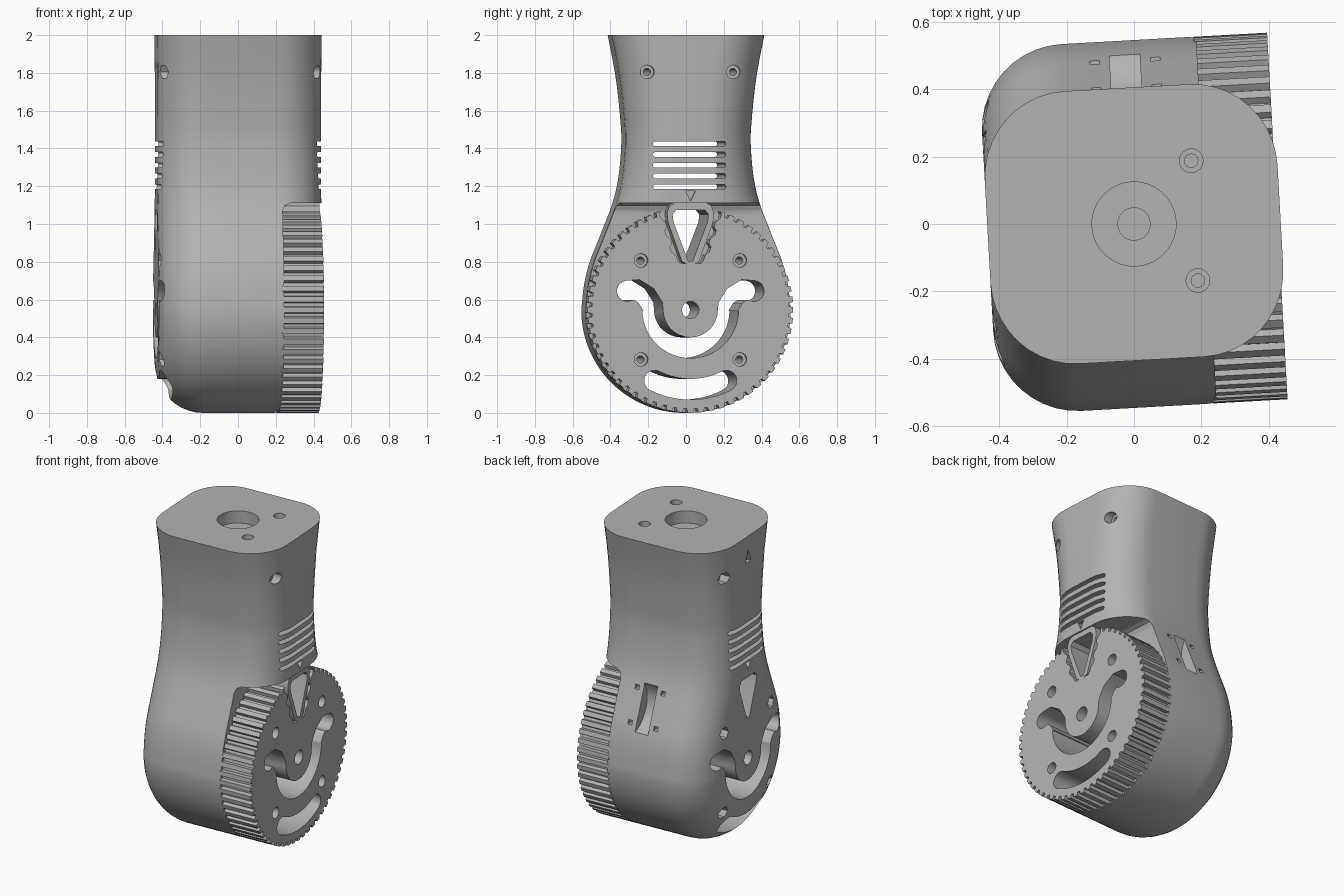
import bpy, bmesh, math
from mathutils import Matrix, Vector

if "Cube" in bpy.data.objects:
    bpy.data.objects.remove(bpy.data.objects["Cube"])

R = CZ = 0.545            # wheel radius and axle height
HALF, FILLET = 0.435, 0.25
GEAR_BACK, GEAR_FACE = 0.215, 0.426
TURN = Matrix.Rotation(math.radians(3.2), 4, "Z")

grey = bpy.data.materials.new("plain_grey")
grey.use_nodes = True
grey.diffuse_color = (0.45, 0.45, 0.45, 1)
grey.node_tree.nodes["Principled BSDF"].inputs["Base Color"].default_value = grey.diffuse_color


def make(name, bm):
    bmesh.ops.recalc_face_normals(bm, faces=bm.faces)
    mesh = bpy.data.meshes.new(name)
    bm.to_mesh(mesh)
    bm.free()
    mesh.materials.append(grey)
    obj = bpy.data.objects.new(name, mesh)
    bpy.context.collection.objects.link(obj)
    return obj


def prism(bm, pts, t0, t1, axis="x"):
    """Extrude a closed 2D outline between t0 and t1 along an axis."""
    place = {"x": lambda a, b, t: (t, a, b),
             "y": lambda a, b, t: (a, t, b),
             "z": lambda a, b, t: (a, b, t)}[axis]
    ends = [[bm.verts.new(place(a, b, t)) for a, b in pts] for t in (t0, t1)]
    bridge(bm, ends[0], ends[1])
    for end in ends:
        bm.faces.new(end)


def bridge(bm, one, two):
    n = len(one)
    for i in range(n):
        j = (i + 1) % n
        bm.faces.new((one[i], one[j], two[j], two[i]))


def arc(a, b, r, start, end, n):
    angles = [math.radians(start + (end - start) * i / n) for i in range(n + 1)]
    return [(a + r * math.cos(t), b + r * math.sin(t)) for t in angles]


def circle(a, b, r, n=24):
    return arc(a, b, r, 0, 360, n)[:-1]


def box(a, b, w, h):
    return [(a - w, b - h), (a + w, b - h), (a + w, b + h), (a - w, b + h)]


def mirrored(half):
    return half + [(-a, b) for a, b in reversed(half) if abs(a) > 1e-6]


def normals(path):
    out = []
    for i in range(len(path)):
        p, q = path[max(i - 1, 0)], path[min(i + 1, len(path) - 1)]
        d = Vector((q[0] - p[0], q[1] - p[1])).normalized()
        out.append((d.y, -d.x))
    return out


def stroke(path, w):
    """Outline of a path of half width w with round ends."""
    n = normals(path)
    right = [(p[0] + w * m[0], p[1] + w * m[1]) for p, m in zip(path, n)]
    left = [(p[0] - w * m[0], p[1] - w * m[1]) for p, m in zip(path, n)]
    a1 = math.degrees(math.atan2(n[-1][1], n[-1][0]))
    a0 = math.degrees(math.atan2(n[0][1], n[0][0]))
    return (right + arc(*path[-1], w, a1, a1 + 180, 10)[1:-1] + left[::-1]
            + arc(*path[0], w, a0 + 180, a0 + 360, 10)[1:-1])


def spline(p, steps=5):
    """Smooth curve through the points."""
    v = [Vector(q) for q in [p[0]] + p + [p[-1]]]
    out = []
    for i in range(1, len(v) - 2):
        a, b, c, d = v[i - 1:i + 3]
        for k in range(steps):
            t = k / steps
            q = 0.5 * (2 * b + (c - a) * t + (2 * a - 5 * b + 4 * c - d) * t * t
                       + (3 * b - a - 3 * c + d) * t ** 3)
            out.append(tuple(q))
    return out + [p[-1]]


def cutter(name, shapes):
    bm = bmesh.new()
    for pts, t0, t1, axis in shapes:
        prism(bm, pts, t0, t1, axis)
    obj = make(name, bm)
    obj.hide_render = True
    return obj


def carve(obj, cutters):
    for c in cutters:
        mod = obj.modifiers.new(c.name, "BOOLEAN")
        mod.operation, mod.solver, mod.object = "DIFFERENCE", "EXACT", c
    dg = bpy.context.evaluated_depsgraph_get()
    mesh = bpy.data.meshes.new_from_object(obj.evaluated_get(dg))
    obj.modifiers.clear()
    obj.data = mesh


# Housing: waisted outline lofted across x with rounded side edges
side = arc(0, CZ, R, -90, 0, 28)[:-1] + spline(
    [(R, CZ), (0.53, 0.68), (0.5, 0.8), (0.445, 0.94), (0.38, 1.11), (0.348, 1.25),
     (0.333, 1.42), (0.338, 1.55), (0.362, 1.77), (0.405, 2.0), (0.46, 2.25)])
side_n = normals(side)
side_n[0] = (0, -1)
bm = bmesh.new()
loops = []
turns = [(s, k) for s, ks in ((-1, range(0, 11)), (1, range(10, -1, -1))) for k in ks]
for sign, k in turns:
    t = math.radians(9 * k)
    inset, x = FILLET * (1 - math.sin(t)), sign * (HALF - FILLET * (1 - math.cos(t)))
    pts = mirrored([(p[0] - inset * n[0], p[1] - inset * n[1]) for p, n in zip(side, side_n)])
    loops.append([bm.verts.new((x, a, b)) for a, b in pts])
for one, two in zip(loops, loops[1:]):
    bridge(bm, one, two)
bm.faces.new(loops[0])
bm.faces.new(loops[-1])
cut = bmesh.ops.bisect_plane(bm, geom=bm.verts[:] + bm.edges[:] + bm.faces[:],
                             plane_co=(0, 0, 2), plane_no=(0, 0, 1), clear_outer=True)
rim = [e for e in cut["geom_cut"] if isinstance(e, bmesh.types.BMEdge)]
bmesh.ops.contextual_create(bm, geom=rim)
housing = make("housing", bm)

# Toothed belt wheel
TEETH = 60
outline = []
for i in range(TEETH):
    for f, r in ((0, R), (0.5, R), (0.6, R - 0.022), (0.9, R - 0.022)):
        t = 2 * math.pi * (i + f - 0.25) / TEETH - math.pi / 2
        outline.append((r * math.cos(t), CZ + r * math.sin(t)))
bm = bmesh.new()
prism(bm, outline, GEAR_BACK - 0.01, GEAR_FACE)
belt_wheel = make("belt_wheel", bm)

# Belt clamp wedge at the top of the wheel
bm = bmesh.new()
prism(bm, mirrored([(0.02, 0.79), (0.045, 0.8), (0.12, 1.01), (0.124, 1.06),
                    (0.112, 1.095), (0.085, 1.112)]), GEAR_BACK - 0.01, GEAR_FACE)
clamp_wedge = make("clamp_wedge", bm)

# Openings running right through
u_path = ([(-0.335, 0.645), (-0.285, 0.652), (-0.235, 0.62)] + arc(0, CZ, 0.2, 175, 365, 30)
          + [(0.235, 0.62), (0.285, 0.652), (0.335, 0.645)])
bolts = [(a, CZ + b) for a in (-0.262, 0.262) for b in (-0.262, 0.262)]
bolts += [(-0.228, 1.805), (0.228, 1.805)]
wedge_hole = mirrored([(0.012, 0.805), (0.09, 1.01), (0.095, 1.05), (0.075, 1.075)])
through = [stroke(u_path, 0.055), stroke(arc(0, CZ, 0.42, 243, 297, 16), 0.055),
           circle(0, CZ, 0.045), wedge_hole]
through += [circle(a, b, 0.019, 16) for a, b in bolts]
through += [stroke([(-0.185, z), (0.175, z)], 0.013)
            for z in (1.197, 1.254, 1.311, 1.368, 1.425)]
through_cut = cutter("through_cut", [(p, -1, 1, "x") for p in through])

# Screw head and nut recesses on both sides
recess = [(circle(a, b, 0.036), 0.365, 1, "x") for a, b in bolts]
recess += [(circle(a, b, 0.04, 6), -1, -0.36, "x") for a, b in bolts]
recess_cut = cutter("recess_cut", recess)

# Engraved arrows
arrows = [([(-0.026, 1.176), (0, 1.122), (0.026, 1.176)], 0.41, 1, "x"),
          ([(-0.026, 1.176), (0, 1.122), (0.026, 1.176)], -1, -0.41, "x"),
          ([(-0.03, 1.83), (0.03, 1.83), (0, 1.91)], -1, -0.41, "x")]
arrow_cut = cutter("arrow_cut", arrows)

# Space for the wheel
bay_cut = cutter("bay_cut", [([(GEAR_BACK, -0.1), (GEAR_BACK, 1.07), (0.227, 1.098),
                               (0.255, 1.11), (0.6, 1.11), (0.6, -0.1)], -1, 1, "y")])

# Mounting holes in the top: wide bores, then narrow ones
mounts = [(0.18, 0.178), (0.18, -0.178)]
top_bore = cutter("top_bore", [(circle(0, 0, 0.125, 32), 1.92, 2.2, "z")]
                  + [(circle(a, b, 0.035), 1.95, 2.2, "z") for a, b in mounts])
top_pilot = cutter("top_pilot", [(circle(0, 0, 0.048), 1.7, 2.1, "z")]
                   + [(circle(a, b, 0.02, 16), 1.85, 2.1, "z") for a, b in mounts])

# Strap channel and small square sockets at the back
channel_cut = cutter("channel_cut", [(circle(0.555, 0.975, 0.19, 40), -0.045, 0.045, "x")])
sockets = [(box(a, z, 0.014, 0.013), y - 0.06, 1, "y")
           for a in (-0.09, 0.09) for z, y in ((0.84, 0.485), (1.04, 0.405))]
socket_cut = cutter("socket_cut", sockets)

# Toothed notch in the wheel around the wedge
edge = [(0.055, 0.79)]
for i in range(14):
    a, b = 0.075 + 0.007 * i, 0.81 + 0.022 * i
    edge.append((a + (0.012 if i // 2 % 2 else -0.006), b))
notch_cut = cutter("notch_cut", [(mirrored(edge), 0, 1, "x")])

carve(housing, [bay_cut, through_cut, recess_cut, arrow_cut, top_bore, top_pilot,
                channel_cut, socket_cut])
carve(belt_wheel, [notch_cut, through_cut, recess_cut])
carve(clamp_wedge, [through_cut])
for c in (bay_cut, through_cut, recess_cut, arrow_cut, top_bore, top_pilot,
          channel_cut, socket_cut, notch_cut):
    bpy.data.objects.remove(c)

# Turn the parts slightly and shade them
bpy.ops.object.select_all(action="DESELECT")
for part in (housing, belt_wheel, clamp_wedge):
    part.data.transform(TURN)
    part.select_set(True)
    bpy.context.view_layer.objects.active = part
bpy.ops.object.shade_smooth_by_angle(angle=math.radians(30))
